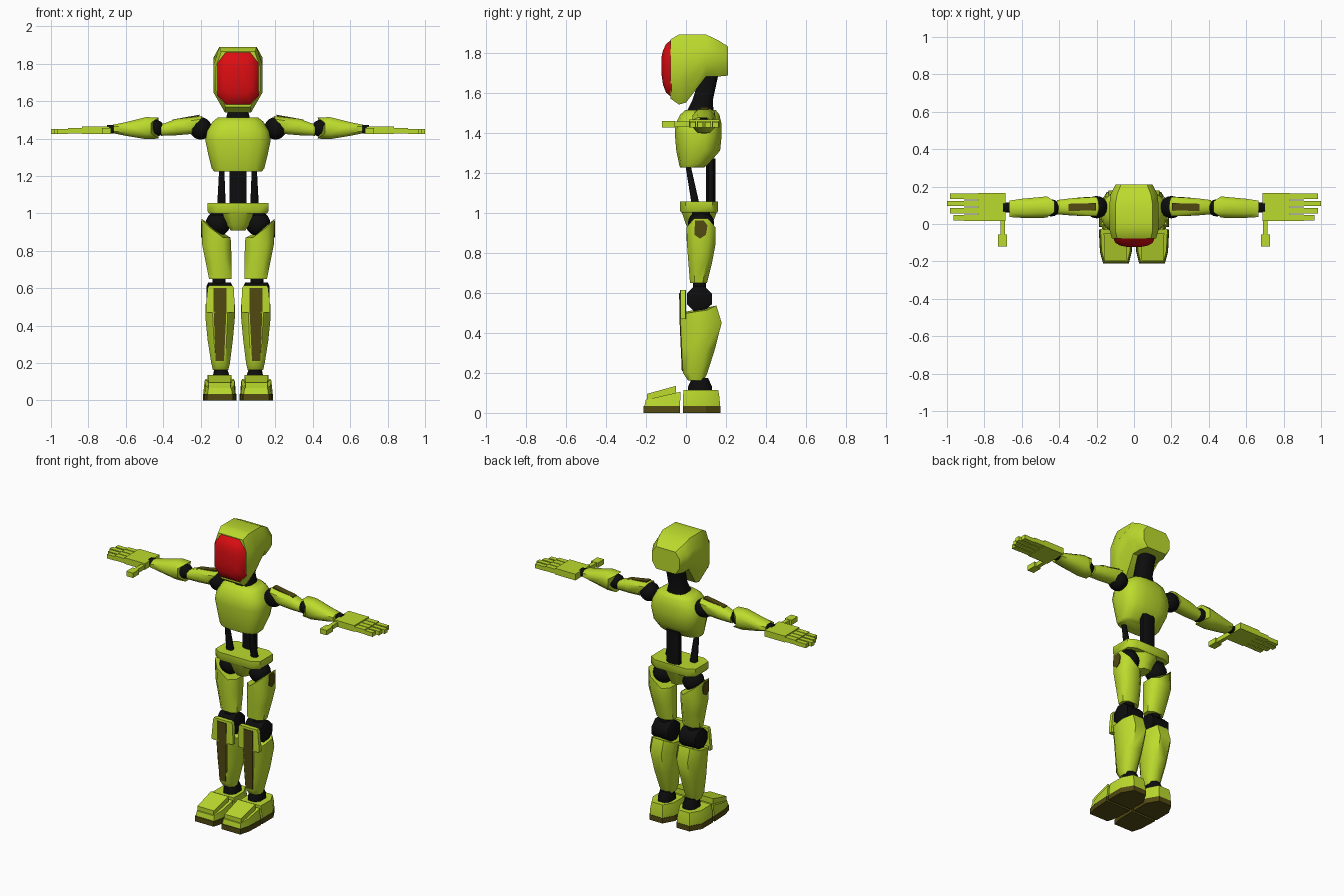
import bpy, bmesh, math
from mathutils import Matrix, Vector


def material(name, rgb):
    m = bpy.data.materials.new(name)
    m.diffuse_color = (*rgb, 1)
    return m


LIME = material("lime_shell", (0.50, 0.71, 0.026))
BLACK = material("black_joint", (0.004, 0.004, 0.004))
BROWN = material("dark_olive", (0.085, 0.068, 0.006))
RED = material("red_visor", (0.72, 0.004, 0.006))


def finish(name, bm, mat, angle, mirror):
    """Make one object, or a left and right pair reflected in x."""
    for side, sx in (("right_", -1), ("left_", 1)) if mirror else (("", 1),):
        b = bm.copy()
        bmesh.ops.transform(b, matrix=Matrix.Diagonal((sx, 1, 1, 1)), verts=b.verts)
        bmesh.ops.recalc_face_normals(b, faces=b.faces)
        for f in b.faces:
            f.smooth = True
        for e in b.edges:
            e.smooth = e.calc_face_angle(0) < math.radians(angle)
        me = bpy.data.meshes.new(side + name)
        b.to_mesh(me)
        b.free()
        me.materials.append(mat)
        bpy.context.collection.objects.link(bpy.data.objects.new(side + name, me))
    bm.free()


def skin(name, rings, mat=LIME, angle=50, mirror=False, tweak=None):
    """Join equal-length rings of points and cap both ends."""
    bm = bmesh.new()
    rows = [[bm.verts.new(tweak(*p) if tweak and i == len(rings) - 1 else p) for p in r]
            for i, r in enumerate(rings)]
    for a, b in zip(rows, rows[1:]):
        for i in range(len(a)):
            j = (i + 1) % len(a)
            bm.faces.new((a[i], a[j], b[j], b[i]))
    bm.faces.new(rows[0])
    bm.faces.new(rows[-1])
    finish(name, bm, mat, angle, mirror)


def place(axis, t, a, b):
    return {"x": (t, a, b), "y": (a, t, b), "z": (a, b, t)}[axis]


def loft(name, axis, sections, mat=LIME, chamfer=0.25, n=8, **kw):
    """Sections are (t, a0, a1, b0, b1): chamfered or rounded outlines along an axis."""
    rings = []
    for t, a0, a1, b0, b1 in sections:
        ca, cb, ha, hb = (a0 + a1) / 2, (b0 + b1) / 2, (a1 - a0) / 2, (b1 - b0) / 2
        if n == 8:
            k = 1 - 2 * chamfer
            uv = [(k, -1), (1, -k), (1, k), (k, 1), (-k, 1), (-1, k), (-1, -k), (-k, -1)]
        elif n == 4:
            uv = [(1, -1), (1, 1), (-1, 1), (-1, -1)]
        else:
            uv = []
            for i in range(n):
                c, s = math.cos(math.tau * (i + .5) / n), math.sin(math.tau * (i + .5) / n)
                uv.append((math.copysign(abs(c) ** .7, c), math.copysign(abs(s) ** .7, s)))
        rings.append([place(axis, t, ca + u * ha, cb + v * hb) for u, v in uv])
    skin(name, rings, mat, **kw)


def box(name, x0, x1, y0, y1, z0, z1, mat=LIME, mirror=True):
    loft(name, "z", [(z0, x0, x1, y0, y1), (z1, x0, x1, y0, y1)], mat, n=4, angle=30, mirror=mirror)


def plate(name, pts, normal, mat=BROWN):
    """Thin painted panel lying on a shell."""
    off = Vector(normal) * 0.004
    skin(name, [[Vector(p) - off for p in pts], [Vector(p) + off for p in pts]], mat, 30, True)


def ball(name, centre, r):
    bm = bmesh.new()
    bmesh.ops.create_uvsphere(bm, u_segments=16, v_segments=10, radius=r,
                              matrix=Matrix.Translation(centre))
    finish(name, bm, BLACK, 50, True)


def clamp(v):
    return max(0, min(1, v))


# Helmet: y, bottom z, top z, half widths at bottom, middle and top
helmet = []
for y, zb, zt, wb, wm, wt in [(-.078, 1.57, 1.865, .065, .118, .09), (-.035, 1.54, 1.89, .07, .13, .10),
                              (.0, 1.55, 1.89, .07, .132, .10), (.10, 1.68, 1.89, .09, .132, .10),
                              (.16, 1.68, 1.862, .09, .125, .09), (.21, 1.685, 1.83, .07, .10, .07)]:
    h = zt - zb
    half = [(wb, zb), (wm, zb + h * .3), (wm, zt - h * .28), (wt, zt)]
    helmet.append([(x, y, z) for x, z in half] + [(-x, y, z) for x, z in reversed(half)])
skin("helmet", helmet, angle=40)
loft("visor", "y", [(-.07, -.113, .113, 1.575, 1.867), (-.10, -.10, .10, 1.60, 1.842),
                    (-.115, -.075, .075, 1.64, 1.81), (-.122, -.04, .04, 1.69, 1.78)], RED, .2)
loft("neck", "z", [(1.50, -.068, .068, .0, .14), (1.56, -.052, .052, .03, .135),
                   (1.70, -.055, .055, .075, .165)], BLACK, n=12)

# Chest, waist and pelvis
loft("chest", "z", [(1.225, -.13, .13, -.03, .09), (1.24, -.142, .142, -.035, .11),
                    (1.31, -.16, .16, -.05, .172), (1.39, -.177, .177, -.057, .18),
                    (1.44, -.168, .168, -.055, .18), (1.49, -.138, .138, -.03, .168),
                    (1.512, -.11, .11, -.005, .15)], n=16)
loft("spine", "z", [(1.03, -.046, .046, .10, .148), (1.27, -.046, .046, .10, .148)], BLACK)
loft("waist_rod", "z", [(1.03, .065, .112, .03, .07), (1.25, .074, .10, -.005, .02)],
     BLACK, mirror=True)
loft("pelvis_band", "z", [(1.0, -.155, .155, -.025, .155), (1.01, -.162, .162, -.03, .16),
                          (1.055, -.162, .162, -.03, .16)], chamfer=.15)
loft("pelvis_base", "z", [(.91, -.04, .04, .02, .12), (.94, -.06, .06, .0, .13),
                          (1.005, -.085, .085, -.022, .155)])

# Legs
ball("hip_joint", (.107, .075, .945), .066)
loft("hip_stub", "z", [(.93, .065, .155, .03, .12), (1.01, .07, .145, .03, .12)], BLACK, mirror=True)
loft("thigh", "z", [(.65, .035, .155, .02, .105), (.75, .035, .175, .012, .13),
                    (.84, .037, .193, .005, .147), (.87, .04, .194, .003, .147)], mirror=True,
     tweak=lambda x, y, z: (x, y, z + .10 * clamp((x - .115) / .07)))
plate("thigh_panel", [(.194, y, z) for y, z in [(.042, .89), (.07, .87), (.10, .89), (.107, .935),
                                                (.09, .96), (.045, .96)]], (1, 0, 0))
loft("knee_post", "z", [(.58, .068, .135, .035, .10), (.66, .068, .135, .035, .10)], BLACK, mirror=True)
loft("knee_joint", "x", [(.03, .025, .108, .528, .612), (.04, .004, .13, .508, .632),
                         (.158, .004, .13, .508, .632), (.168, .025, .108, .528, .612)],
     BLACK, chamfer=.29, mirror=True)
loft("shin", "z", [(.162, .052, .134, .01, .09), (.20, .043, .143, -.016, .107),
                   (.32, .028, .162, -.021, .145), (.45, .016, .175, -.027, .178),
                   (.50, .016, .175, -.03, .152)], mirror=True,
     tweak=lambda x, y, z: (x, y, z + max(0, y - .08) * .5))
loft("knee_guard", "z", [(.47, .018, .172, -.03, .0), (.50, .018, .172, -.03, .0),
                         (.60, .022, .162, -.03, .0), (.615, .03, .155, -.03, .0)], chamfer=.1, mirror=True)
plate("shin_panel", [(.062, -.03, .60), (.13, -.03, .60), (.13, -.029, .48), (.12, -.017, .21),
                     (.075, -.017, .21), (.062, -.029, .48)], (0, -1, 0))
loft("ankle", "z", [(.10, .045, .135, .01, .13), (.13, .045, .135, .01, .13),
                    (.175, .06, .125, .03, .11)], BLACK, mirror=True)

# Feet: outlines in x and y, stacked from the sole up
HEEL = [(.01, -.015), (.187, -.015), (.187, .10), (.145, .172), (.052, .172), (.01, .10)]
TOE = [(.008, -.03), (.188, -.03), (.182, -.15), (.165, -.212), (.028, -.212), (.012, -.15)]


def outline(pts, z, s=1.0):
    return [(.098 + (x - .098) * s, .01 + (y - .01) * (s + 1) / 2, z) for x, y in pts]


for part, pts in (("heel", HEEL), ("toe", TOE)):
    skin(part + "_sole", [outline(pts, 0), outline(pts, .034)], BROWN, 30, True)
skin("heel_shell", [outline(HEEL, .034, .97), outline(HEEL, .075, .95), outline(HEEL, .115, .86)],
     LIME, 30, True)
skin("toe_shell", [outline(TOE, .034, .96), outline(TOE, .06, .90)], LIME, 30, True,
     tweak=lambda x, y, z: (x, y, .105 + (y + .03) * .23))
loft("toe_cap", "y", [(-.195, .04, .158, .06, .095), (-.05, .035, .162, .095, .135)],
     n=4, angle=30, mirror=True)

# Arms
ball("shoulder_joint", (.20, .09, 1.455), .06)
loft("upper_arm", "x", [(.412, .052, .128, 1.415, 1.475), (.33, .045, .138, 1.418, 1.505),
                        (.245, .042, .145, 1.425, 1.538)], mirror=True,
     tweak=lambda x, y, z: (x - .055 * clamp((z - 1.46) / .06), y, z - .018 * clamp((z - 1.5) / .03)))
plate("upper_arm_panel", [(.35, .07, 1.498), (.35, .108, 1.498), (.205, .112, 1.524),
                          (.205, .072, 1.524)], (-.17, 0, 1))
ball("elbow_joint", (.442, .086, 1.455), .046)
loft("elbow_stub", "x", [(.39, .062, .115, 1.43, 1.475), (.50, .06, .115, 1.43, 1.48)],
     BLACK, mirror=True)
loft("forearm", "x", [(.665, .037, .125, 1.428, 1.475), (.60, .033, .135, 1.415, 1.488),
                      (.49, .032, .145, 1.397, 1.515), (.465, .035, .148, 1.40, 1.512)], mirror=True,
     tweak=lambda x, y, z: (x - .04 * clamp((abs(z - 1.456) - .03) / .025), y, z))
loft("wrist", "x", [(.655, .062, .115, 1.428, 1.475), (.70, .062, .115, 1.428, 1.472)],
     BLACK, mirror=True)

# Hands
box("palm", .688, .835, .015, .167, 1.425, 1.466)
for i, tip in enumerate((.965, .985, 1.0, .985)):
    y = .017 + i * .038
    box(f"finger_{i + 1}_base", .83, .91, y, y + .033, 1.428, 1.458)
    box(f"finger_{i + 1}_tip", .91, tip, y + .002, y + .031, 1.425, 1.452)
box("thumb_base", .690, .715, -.06, .02, 1.428, 1.455)
box("thumb_tip", .680, .728, -.12, -.055, 1.425, 1.457)
